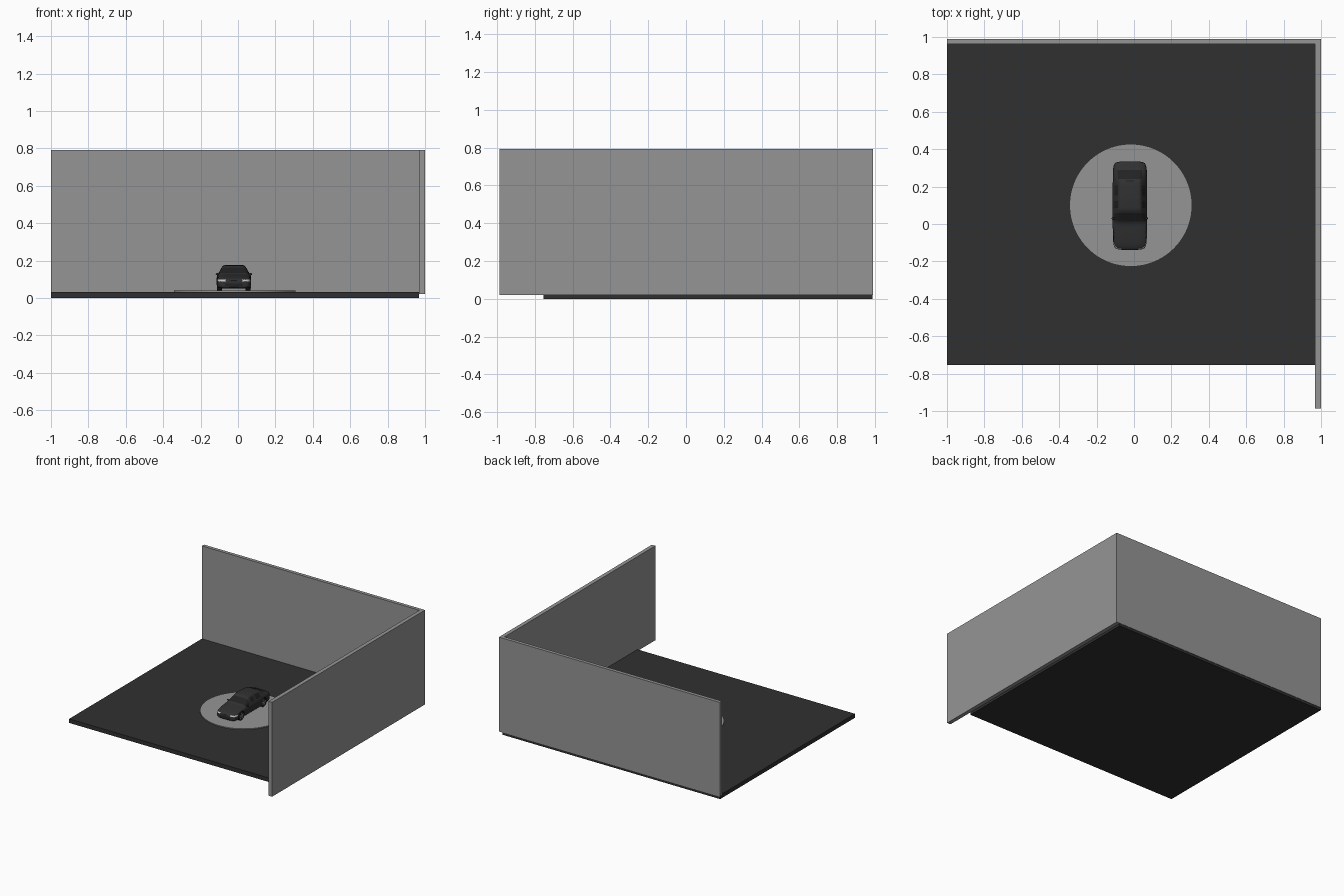
import bpy, bmesh, math
from mathutils import Matrix, Vector

if "Cube" in bpy.data.objects:
    bpy.data.objects.remove(bpy.data.objects["Cube"])


def material(name, r, g=None, b=None):
    m = bpy.data.materials.new(name)
    m.diffuse_color = (r, r if g is None else g, r if b is None else b, 1)
    m.use_nodes = True
    m.node_tree.nodes["Principled BSDF"].inputs["Base Color"].default_value = m.diffuse_color
    return m


WALL = material("wall grey", 0.30)
FLOOR = material("floor charcoal", 0.03)
PAINT = material("car paint", 0.03)
GLASS = material("dark glass", 0.016)
LAMP = material("pale lamp", 0.55)
RUBBER = material("tyre rubber", 0.02)
RIM = material("rim grey", 0.25)


def make(name, bm, *mats):
    bmesh.ops.recalc_face_normals(bm, faces=bm.faces[:])
    me = bpy.data.meshes.new(name)
    bm.to_mesh(me)
    bm.free()
    for m in mats:
        me.materials.append(m)
    ob = bpy.data.objects.new(name, me)
    bpy.context.collection.objects.link(ob)
    return ob


def smooth(ob, angle=35):
    bpy.ops.object.select_all(action='DESELECT')
    ob.select_set(True)
    bpy.context.view_layer.objects.active = ob
    bpy.ops.object.shade_smooth_by_angle(angle=math.radians(angle))


def box(name, lo, hi, mat):
    lo, hi = Vector(lo), Vector(hi)
    bm = bmesh.new()
    bmesh.ops.create_cube(bm, size=1, matrix=Matrix.Translation((lo + hi) / 2)
                          @ Matrix.Diagonal((*(hi - lo), 1)))
    return make(name, bm, mat)


def add_cyl(bm, center, r, depth, axis='Z', seg=32):
    rot = Matrix.Rotation(math.pi / 2, 4, 'Y') if axis == 'X' else Matrix.Identity(4)
    bmesh.ops.create_cone(bm, cap_ends=True, segments=seg, radius1=r, radius2=r,
                          depth=depth, matrix=Matrix.Translation(center) @ rot)


# Room: floor slab and two walls
box("floor", (-1, -0.755, 0), (0.968, 0.987, 0.033), FLOOR)
box("back_wall", (-1, 0.962, 0.02), (0.968, 0.99, 0.792), WALL)
box("right_wall", (0.968, -0.987, 0.02), (1, 0.99, 0.792), WALL)

# Round turntable
bm = bmesh.new()
add_cyl(bm, (-0.017, 0.1, 0.029), 0.325, 0.022, seg=96)
smooth(make("turntable", bm, WALL))

# Car body loft: y, bottom, belt height, top, half width, top half width
CX = -0.022
stations = [
    (-0.140, 0.058, 0.088, 0.093, 0.066, 0.055),
    (-0.126, 0.050, 0.100, 0.106, 0.086, 0.070),
    (-0.080, 0.050, 0.110, 0.117, 0.092, 0.074),
    (-0.010, 0.050, 0.119, 0.126, 0.093, 0.076),
    (0.004, 0.050, 0.120, 0.128, 0.093, 0.076),
    (0.068, 0.050, 0.123, 0.170, 0.093, 0.064),
    (0.080, 0.050, 0.123, 0.174, 0.093, 0.063),
    (0.130, 0.050, 0.124, 0.177, 0.093, 0.062),
    (0.142, 0.050, 0.124, 0.177, 0.093, 0.062),
    (0.215, 0.050, 0.127, 0.173, 0.093, 0.060),
    (0.232, 0.050, 0.128, 0.168, 0.093, 0.060),
    (0.296, 0.052, 0.128, 0.137, 0.091, 0.066),
    (0.322, 0.055, 0.122, 0.130, 0.085, 0.066),
    (0.336, 0.065, 0.110, 0.118, 0.070, 0.058),
]
bm = bmesh.new()
rings = []
for y, bot, belt, top, w, wt in stations:
    half = [(w * 0.9, bot), (w, bot + 0.012), (w, belt - 0.014),
            (w * 0.93, belt), (wt, top - 0.005), (wt * 0.8, top)]
    pts = half + [(0, top)] + [(-x, z) for x, z in reversed(half)] + [(0, bot)]
    rings.append([bm.verts.new((CX + x, y, z)) for x, z in pts])
n = len(rings[0])
for s in range(len(rings) - 1):
    for i in range(n):
        j = (i + 1) % n
        f = bm.faces.new((rings[s][i], rings[s][j], rings[s + 1][j], rings[s + 1][i]))
        side = i in (3, 8) and s in (4, 6, 8)
        screen = 4 <= i <= 7 and s in (4, 10)
        f.material_index = 1 if side or screen else 0
for ring in (rings[0], rings[-1]):          # nose and tail caps as quad strips
    for i in range(6):
        a, b = ring[i], ring[i + 1]
        c, d = ring[(11 - i)], ring[(12 - i)]
        if i == 0:
            bm.faces.new((ring[13], ring[0], ring[12]))
        if i < 5:
            bm.faces.new((a, b, c, d))
        else:
            bm.faces.new((a, b, d if d is not b else c))
body = make("car_body", bm, PAINT, GLASS, LAMP)
body.modifiers.new("round", 'SUBSURF').levels = 3

# Wheel arches cut out of the body
WHEELS = [(sx, y) for sx in (-1, 1) for y in (-0.052, 0.236)]
WZ = 0.074
bm = bmesh.new()
for sx, y in WHEELS:
    add_cyl(bm, (CX + sx * 0.085, y, WZ), 0.0385, 0.06, 'X')
cutter = make("arch_cutter", bm)
cutter.hide_render = True
cut = body.modifiers.new("arches", 'BOOLEAN')
cut.operation = 'DIFFERENCE'
cut.object = cutter
bpy.ops.object.select_all(action='DESELECT')
body.select_set(True)
bpy.context.view_layer.objects.active = body
bpy.ops.object.convert(target='MESH')
bpy.data.objects.remove(cutter)

# Headlamps, grille and tail lamps picked by position
for p in body.data.polygons:
    x, y, z = abs(p.center.x - CX), p.center.y, p.center.z
    if y < -0.095 and x > 0.045 and 0.089 < z < 0.098:
        p.material_index = 2
    elif y < -0.125 and x < 0.05 and 0.062 < z < 0.078:
        p.material_index = 1
    elif y > 0.315 and x > 0.035 and 0.1 < z < 0.112:
        p.material_index = 1
smooth(body, 40)

# Wheels with lighter spoked rims
for sx, y in WHEELS:
    tag = ("front" if y < 0 else "rear") + ("_left" if sx < 0 else "_right")
    bm = bmesh.new()
    add_cyl(bm, (CX + sx * 0.076, y, WZ), 0.0345, 0.026, 'X')
    smooth(make(tag + "_tyre", bm, RUBBER))
    bm = bmesh.new()
    add_cyl(bm, (CX + sx * 0.0895, y, WZ), 0.007, 0.004, 'X', 16)
    for k in range(5):
        spin = Matrix.Translation((CX + sx * 0.0895, y, WZ)) @ \
            Matrix.Rotation(k * math.tau / 5, 4, 'X')
        bmesh.ops.create_cube(bm, size=1, matrix=spin @ Matrix.Translation((0, 0, 0.013))
                              @ Matrix.Diagonal((0.003, 0.009, 0.024, 1)))
    make(tag + "_rim", bm, RIM)

# Door mirrors
for sx in (-1, 1):
    bm = bmesh.new()
    bmesh.ops.create_icosphere(bm, subdivisions=2, radius=1,
                               matrix=Matrix.Translation((CX + sx * 0.089, 0.03, 0.127))
                               @ Matrix.Diagonal((0.009, 0.006, 0.006, 1)))
    smooth(make("mirror_left" if sx < 0 else "mirror_right", bm, PAINT), 60)

# Roof antenna strip
box("roof_fin", (CX - 0.022, 0.228, 0.164), (CX + 0.022, 0.233, 0.171), GLASS)
